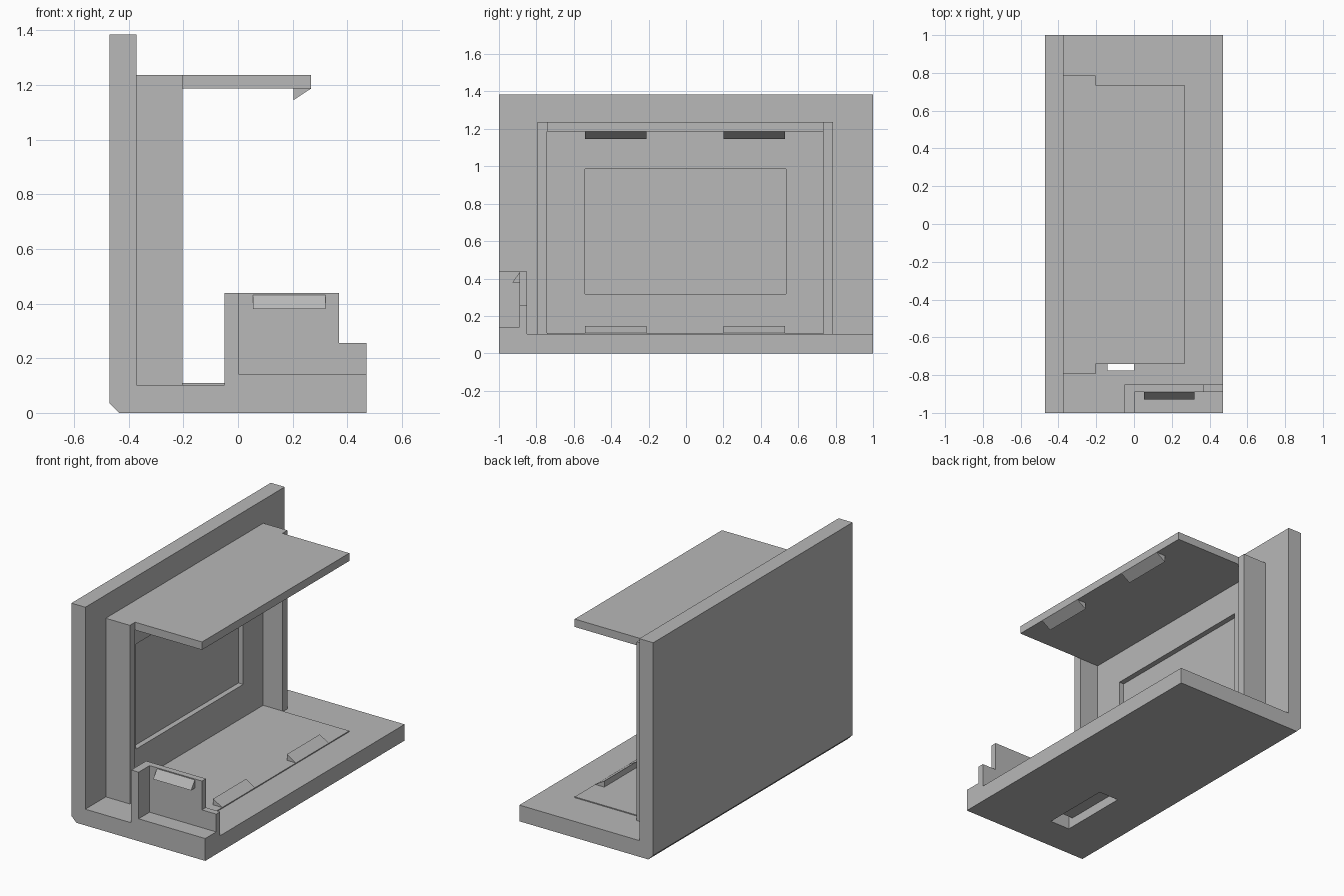
import bpy, bmesh
from mathutils import Vector

cube = bpy.data.objects.get("Cube")
if cube:
    bpy.data.objects.remove(cube, do_unlink=True)

# Single plain grey material
GREY = (0.48, 0.48, 0.48, 1)
grey = bpy.data.materials.new("plain_grey")
grey.use_nodes = True
grey.diffuse_color = GREY
grey.node_tree.nodes["Principled BSDF"].inputs["Base Color"].default_value = GREY


def prism(name, profile, axis, lo, hi):
    """Extrude a 2D profile along an axis; the profile uses the other two axes in order."""
    bm = bmesh.new()
    verts = []
    for point in profile:
        co = list(point)
        co.insert("xyz".index(axis), lo)
        verts.append(bm.verts.new(co))
    face = bm.faces.new(verts)
    direction = Vector([hi - lo if a == axis else 0 for a in "xyz"])
    moved = bmesh.ops.extrude_face_region(bm, geom=[face])["geom"]
    bmesh.ops.translate(bm, vec=direction, verts=[g for g in moved if isinstance(g, bmesh.types.BMVert)])
    bmesh.ops.recalc_face_normals(bm, faces=bm.faces)
    mesh = bpy.data.meshes.new(name)
    bm.to_mesh(mesh)
    bm.free()
    mesh.materials.append(grey)
    obj = bpy.data.objects.new(name, mesh)
    bpy.context.collection.objects.link(obj)
    return obj


def box(name, x, y, z):
    return prism(name, [(x[0], y[0]), (x[1], y[0]), (x[1], y[1]), (x[0], y[1])], "z", *z)


def cut(target, cutter):
    mod = target.modifiers.new("cut", "BOOLEAN")
    mod.operation = "DIFFERENCE"
    mod.solver = "EXACT"
    mod.object = cutter
    cutter.hide_render = True
    cutter.hide_viewport = True
    cutter.display_type = "WIRE"


FLOOR, TOP = 0.103, 1.237
BACK, WALL, LIP = -0.372, -0.203, 0.267
SIDES = (-0.742, 0.735)

# L-shaped shell with a chamfered lower edge
shell = prism("shell", [(-0.47, 0.035), (-0.435, 0), (0.47, 0), (0.47, FLOOR),
                        (BACK, FLOOR), (BACK, 1.385), (-0.47, 1.385)], "y", -1, 1)

# Stepped slot through the base, partly covered by the floor plate
slot = prism("slot_cutter", [(-0.775, -0.1), (-0.32, -0.1), (-0.32, 0.06),
                             (SIDES[0], 0.06), (SIDES[0], 0.2), (-0.775, 0.2)], "x", -0.14, 0)
cut(shell, slot)

# Inner frame: side walls, top plate, thin floor plate
box("front_side_wall", (BACK, WALL), (-0.795, SIDES[0]), (FLOOR, TOP))
box("rear_side_wall", (BACK, WALL), (SIDES[1], 0.785), (FLOOR, TOP))
box("top_plate", (BACK, LIP), SIDES, (1.187, TOP))
box("floor_plate", (BACK, LIP), SIDES, (FLOOR, 0.109))

# Inner back panel with a rectangular window recess
panel = box("back_panel", (BACK, -0.338), SIDES, (0.109, 1.187))
window = box("window_cutter", (-0.4, -0.3), (-0.54, 0.535), (0.318, 0.985))
cut(panel, window)

# Wedge catches along the lips of the top and floor plates
for side, y in (("front", (-0.54, -0.21)), ("rear", (0.2, 0.53))):
    for level, z, tip in (("top", 1.187, 1.145), ("floor", 0.109, 0.147)):
        prism(f"{side}_{level}_catch", [(0.203, z), (LIP, z), (0.203, tip)], "y", *y)

# Bracket at the front: stepped wall, end wall and raised floor
prism("bracket_wall", [(-0.05, FLOOR), (0.47, FLOOR), (0.47, 0.255), (0.37, 0.255),
                       (0.37, 0.438), (-0.05, 0.438)], "y", -0.89, -0.85)
box("bracket_end", (-0.05, 0.002), (-1, -0.89), (FLOOR, 0.438))
box("bracket_floor", (0.002, 0.47), (-1, -0.89), (FLOOR, 0.142))
prism("bracket_catch", [(-0.89, 0.432), (-0.928, 0.38), (-0.89, 0.38)], "x", 0.054, 0.32)
